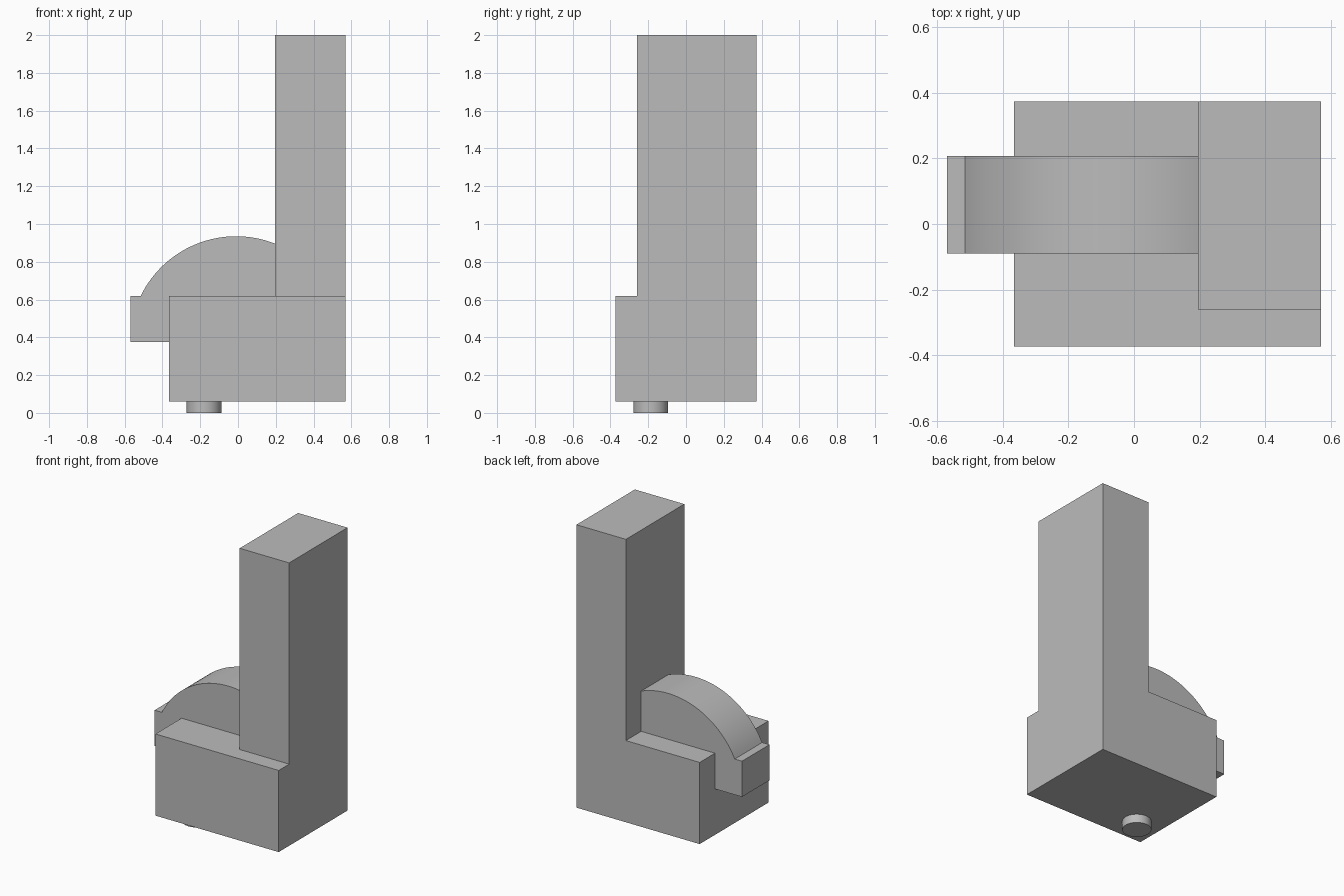
import bpy
import bmesh
import math
from mathutils import Vector, Matrix

if "Cube" in bpy.data.objects:
    bpy.data.objects.remove(bpy.data.objects["Cube"], do_unlink=True)

grey = bpy.data.materials.new("plain grey")
grey.use_nodes = True
grey.diffuse_color = (0.5, 0.5, 0.5, 1)
grey.node_tree.nodes["Principled BSDF"].inputs["Base Color"].default_value = grey.diffuse_color


def finish(bm, name, smooth=False):
    """Turn a bmesh into a named grey object."""
    bmesh.ops.recalc_face_normals(bm, faces=bm.faces)
    mesh = bpy.data.meshes.new(name)
    bm.to_mesh(mesh)
    bm.free()
    mesh.materials.append(grey)
    obj = bpy.data.objects.new(name, mesh)
    bpy.context.collection.objects.link(obj)
    if smooth:
        bpy.ops.object.select_all(action="DESELECT")
        obj.select_set(True)
        bpy.context.view_layer.objects.active = obj
        bpy.ops.object.shade_smooth_by_angle(angle=math.radians(25))
    return obj


# Levels and edges shared between the parts
SEAT_Z, TOP_Z, BASE_Z = 0.62, 2.0, 0.06
LEFT, RIGHT, DEPTH = 0.57, -0.365, 0.373
TOWER_X, TOWER_Y = 0.195, -0.26

# Base block with the tower extruded from one corner of its top
bm = bmesh.new()
size = Vector((LEFT - RIGHT, 2 * DEPTH, SEAT_Z - BASE_Z))
centre = Vector(((LEFT + RIGHT) / 2, 0, (SEAT_Z + BASE_Z) / 2))
bmesh.ops.create_cube(bm, size=1, matrix=Matrix.Translation(centre) @ Matrix.Diagonal(size.to_4d()))
for point, normal in (((TOWER_X, 0, 0), (1, 0, 0)), ((0, TOWER_Y, 0), (0, 1, 0))):
    bmesh.ops.bisect_plane(bm, geom=bm.verts[:] + bm.edges[:] + bm.faces[:],
                           plane_co=point, plane_no=normal)
corner = []
for face in bm.faces:
    c = face.calc_center_median()
    if face.normal.z > 0.9 and c.x > TOWER_X and c.y > TOWER_Y:
        corner.append(face)
grown = bmesh.ops.extrude_face_region(bm, geom=corner)["geom"]
bmesh.ops.delete(bm, geom=corner, context="FACES_ONLY")
bmesh.ops.translate(bm, vec=(0, 0, TOP_Z - SEAT_Z),
                    verts=[v for v in grown if isinstance(v, bmesh.types.BMVert)])
bmesh.ops.recalc_face_normals(bm, faces=bm.faces)
bmesh.ops.dissolve_limit(bm, angle_limit=0.01, verts=bm.verts, edges=bm.edges)
finish(bm, "base_and_tower")

# Arched arm: a circular arc from the overhanging lip to the tower
cx, cz, radius, steps = -0.01, 0.373, 0.562, 32
start = math.pi - math.asin((SEAT_Z - cz) / radius)
end = math.acos((TOWER_X - cx) / radius)
profile = [(TOWER_X, 0.375), (-0.57, 0.375), (-0.57, SEAT_Z)]
for i in range(steps + 1):
    a = start + (end - start) * i / steps
    profile.append((cx + radius * math.cos(a), cz + radius * math.sin(a)))
bm = bmesh.new()
side = bm.faces.new([bm.verts.new((x, -0.09, z)) for x, z in profile])
grown = bmesh.ops.extrude_face_region(bm, geom=[side])["geom"]
bmesh.ops.translate(bm, vec=(0, 0.297, 0),
                    verts=[v for v in grown if isinstance(v, bmesh.types.BMVert)])
finish(bm, "arched_arm", smooth=True)

# Round peg under the base
bm = bmesh.new()
bmesh.ops.create_cone(bm, cap_ends=True, segments=48, radius1=0.092, radius2=0.092,
                      depth=BASE_Z, matrix=Matrix.Translation((-0.18, -0.187, BASE_Z / 2)))
finish(bm, "foot_peg", smooth=True)
